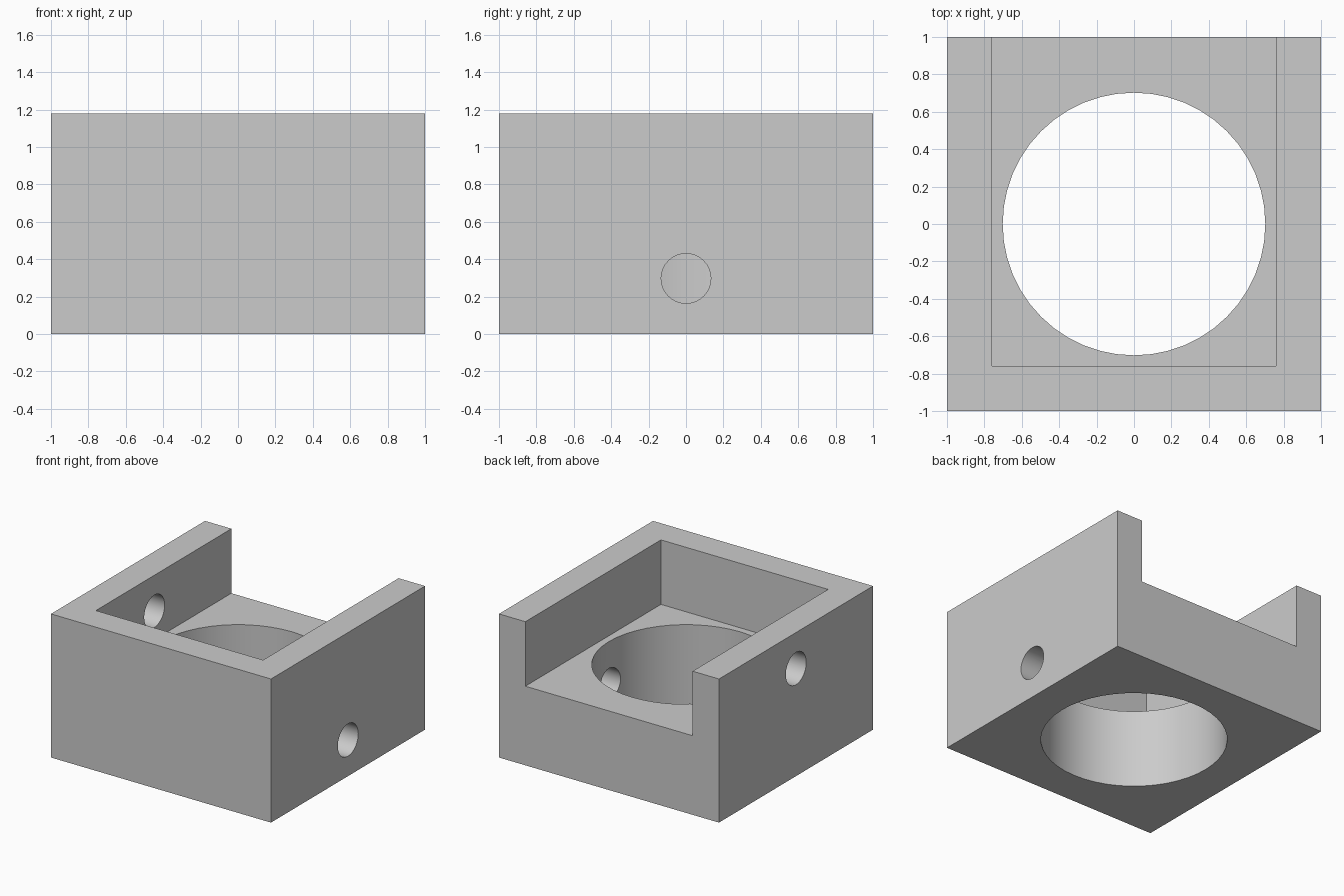
import bpy
from math import pi

default = bpy.data.objects.get("Cube")
if default:
    bpy.data.objects.remove(default, do_unlink=True)

HEIGHT = 1.18
FLOOR = 0.65      # floor of the open pocket
INNER = 0.76      # inside face of the walls

grey = bpy.data.materials.new("plain grey")
grey.use_nodes = True
colour = (0.6, 0.6, 0.6, 1)
grey.diffuse_color = colour
grey.node_tree.nodes["Principled BSDF"].inputs["Base Color"].default_value = colour


def box(name, low, high):
    centre = [(a + b) / 2 for a, b in zip(low, high)]
    bpy.ops.mesh.primitive_cube_add(size=1, location=centre)
    obj = bpy.context.object
    obj.name = name
    obj.scale = [b - a for a, b in zip(low, high)]
    bpy.ops.object.transform_apply(location=True, rotation=False, scale=True)
    obj.data.materials.append(grey)
    return obj


def cylinder(name, radius, depth, location, sides, turn=0):
    bpy.ops.mesh.primitive_cylinder_add(vertices=sides, radius=radius, depth=depth,
                                        location=location, rotation=(0, turn, 0))
    obj = bpy.context.object
    obj.name = name
    obj.data.materials.append(grey)
    return obj


# Solid block and the shapes taken out of it
body = box("housing_block", (-1, -1, 0), (1, 1, HEIGHT))
cutters = [
    box("pocket_cutter", (-INNER, -INNER, FLOOR), (INNER, 1.5, 1.5)),
    cylinder("bore_cutter", 0.702, 3, (0, 0, 0), 48),
    cylinder("lower_side_hole_cutter", 0.133, 1, (1, 0, 0.297), 32, pi / 2),
    cylinder("upper_side_hole_cutter", 0.133, 1, (-1, 0, 0.884), 32, pi / 2),
]

for cutter in cutters:
    cut = body.modifiers.new(cutter.name, 'BOOLEAN')
    cut.operation = 'DIFFERENCE'
    cut.solver = 'EXACT'
    cut.object = cutter

# Apply the cuts and drop the helpers
bpy.ops.object.select_all(action='DESELECT')
body.select_set(True)
bpy.context.view_layer.objects.active = body
for cutter in cutters:
    bpy.ops.object.modifier_apply(modifier=cutter.name)
for cutter in cutters:
    bpy.data.objects.remove(cutter, do_unlink=True)

# Round walls smooth, edges sharp
bpy.ops.object.shade_smooth_by_angle(angle=pi / 6)
